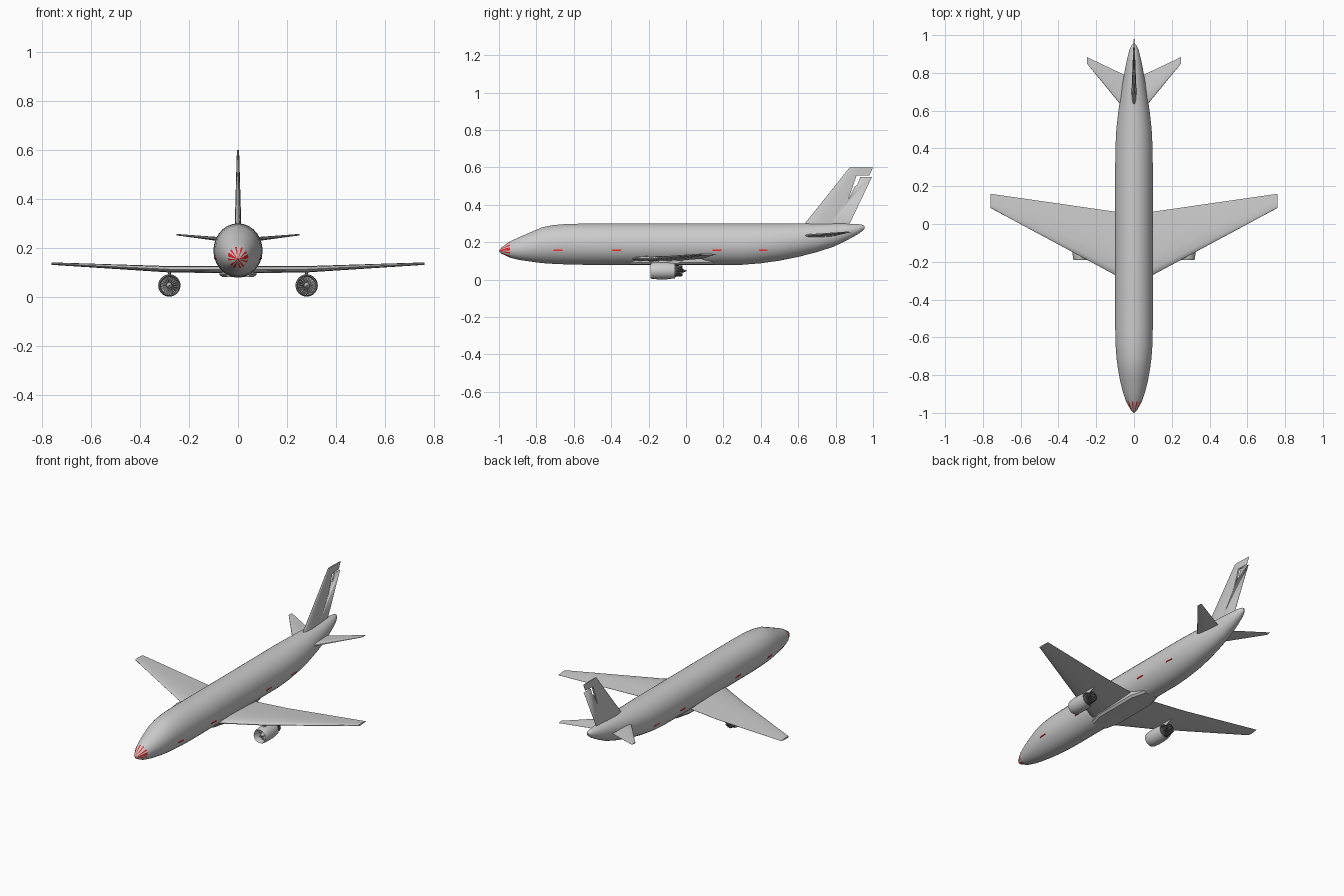
import bpy, bmesh, math
from mathutils import Vector
from mathutils.bvhtree import BVHTree

if "Cube" in bpy.data.objects:
    bpy.data.objects.remove(bpy.data.objects["Cube"])

RED = bpy.data.materials.new("red_marking")
RED.diffuse_color = (0.8, 0.02, 0.02, 1)
RED.use_nodes = True
RED.node_tree.nodes["Principled BSDF"].inputs["Base Color"].default_value = RED.diffuse_color
DARK = bpy.data.materials.new("dark_metal")
DARK.diffuse_color = (0.08, 0.08, 0.08, 1)
DARK.use_nodes = True
DARK.node_tree.nodes["Principled BSDF"].inputs["Base Color"].default_value = DARK.diffuse_color


def finish(bm, name, mirror=False, mats=(), angle=35):
    bmesh.ops.recalc_face_normals(bm, faces=bm.faces)
    me = bpy.data.meshes.new(name)
    bm.to_mesh(me)
    bm.free()
    ob = bpy.data.objects.new(name, me)
    bpy.context.collection.objects.link(ob)
    for m in mats:
        me.materials.append(m)
    if mirror:
        ob.modifiers.new("mirror", 'MIRROR')
    bpy.ops.object.select_all(action='DESELECT')
    ob.select_set(True)
    bpy.context.view_layer.objects.active = ob
    bpy.ops.object.shade_smooth_by_angle(angle=math.radians(angle))
    return ob


def loft(bm, rings, closed=False):
    """Skin a list of point rings, capping the ends unless closed on itself."""
    vs = [[bm.verts.new(p) for p in r] for r in rings]
    n = len(vs[0])
    pairs = list(zip(vs, vs[1:])) + ([(vs[-1], vs[0])] if closed else [])
    for a, b in pairs:
        for i in range(n):
            j = (i + 1) % n
            bm.faces.new((a[i], a[j], b[j], b[i]))
    if not closed:
        bm.faces.new(vs[0])
        bm.faces.new(vs[-1])


def oval(y, zb, zt, w, n=32):
    zc, h = (zb + zt) / 2, (zt - zb) / 2
    return [(w * math.sin(2 * math.pi * (i + .5) / n), y,
             zc + h * math.cos(2 * math.pi * (i + .5) / n)) for i in range(n)]


def foil(x, z, le, te, t, upright=False):
    """Aerofoil outline; t is the half thickness."""
    prof = [(0, 0), (.02, .42), (.1, .8), (.3, 1), (.6, .7), (1, .06)]
    pts = prof + [(c, -h) for c, h in reversed(prof[1:])]
    c = te - le
    return [(x + h * t, le + u * c, z) if upright else (x, le + u * c, z + h * t)
            for u, h in pts]


def circle(cx, y, cz, r, n=32, lobe=0):
    out = []
    for i in range(n):
        a = 2 * math.pi * i / n
        q = r - (lobe if i % 2 else 0)
        out.append((cx + q * math.cos(a), y, cz + q * math.sin(a)))
    return out


# Fuselage: y, bottom, top, half width
stations = [(-1, .153, .157, .002), (-.985, .138, .174, .017), (-.94, .117, .205, .042),
            (-.89, .105, .228, .059), (-.83, .096, .254, .074), (-.77, .088, .280, .085),
            (-.71, .084, .292, .093), (-.64, .081, .298, .098), (-.55, .079, .3, .1),
            (-.2, .079, .3, .1), (.3, .079, .3, .1), (.4, .087, .3, .099),
            (.5, .101, .3, .094), (.6, .121, .3, .083), (.7, .147, .3, .068),
            (.79, .176, .3, .053), (.86, .210, .299, .040), (.92, .243, .297, .025),
            (.945, .262, .293, .014), (.955, .274, .286, .005)]
bm = bmesh.new()
loft(bm, [oval(*s) for s in stations])
bm.faces.ensure_lookup_table()
for ring in range(2):                       # red rays on the nose
    for i in (1, 4, 6, 7, 9, 12, 14, 17, 19, 22, 24, 25, 27, 30):
        bm.faces[ring * 32 + i].material_index = 1
tree = BVHTree.FromBMesh(bm)
GREY = bpy.data.materials.new("grey_skin")
GREY.diffuse_color = (0.8, 0.8, 0.8, 1)
GREY.use_nodes = True
GREY.node_tree.nodes["Principled BSDF"].inputs["Base Color"].default_value = GREY.diffuse_color
finish(bm, "fuselage", mats=(GREY, RED))

# Red dashes along both sides
bm = bmesh.new()
for y in (-.685, -.372, .165, .413):
    rings = []
    for yy in (y - .024, y + .024):
        x = tree.ray_cast(Vector((1, yy, .158)), Vector((-1, 0, 0)))[0].x
        rings.append([(x + dx, yy, .158 + dz) for dx, dz in
                      ((-.004, -.004), (.002, -.004), (.001, .004), (-.004, .004))])
    loft(bm, rings)
finish(bm, "side_markings", True, (RED,))

# Belly fairing between the wings
bm = bmesh.new()
loft(bm, [[(sx * w, y, z) for sx, z in ((-1, .126), (-1, .092), (-.85, .081),
                                        (.85, .081), (1, .092), (1, .126))]
          for y, w in ((-.3, .05), (-.22, .076), (.06, .076), (.15, .05))])
finish(bm, "belly_fairing")

# Wings
bm = bmesh.new()
loft(bm, [foil(.03, .112, -.308, .055, .015), foil(.28, .113, -.173, .091, .013),
          foil(.76, .136, .085, .16, .005)])
finish(bm, "wings", True)

# Tailplanes
bm = bmesh.new()
loft(bm, [foil(.02, .230, .57, .775, .010), foil(.25, .254, .85, .884, .003)])
finish(bm, "tailplanes", True)

# Fin with the slot around the rudder top cut out
bm = bmesh.new()
loft(bm, [foil(0, z, le, te, t, True) for z, le, te, t in
          ((.27, .611, .861, .014), (.55, .835, .995, .006),
           (.558, .841, .981, .006), (.6, .875, 1, .004))])
fin = finish(bm, "fin")
bm = bmesh.new()
slot = [(.868, .43), (.912, .557), (1.03, .557), (1.03, .55), (.932, .55), (.915, .505), (.903, .5)]
loft(bm, [[(x, y, z) for y, z in slot] for x in (-.05, .05)])
cutter = finish(bm, "fin_slot_cutter")
cutter.hide_render = True
cutter.hide_set(True)
cut = fin.modifiers.new("slot", 'BOOLEAN')
cut.operation, cut.object, cut.solver = 'DIFFERENCE', cutter, 'EXACT'

# Engines
EX, EZ = .28, .047
bm = bmesh.new()
shell = [(-.185, .0365), (-.190, .040), (-.183, .043), (-.15, .0455), (-.10, .045),
         (-.06, .040), (-.06, .037), (-.10, .037), (-.16, .035)]
loft(bm, [circle(EX, y, EZ, r) for y, r in shell], closed=True)
finish(bm, "engine_nacelles", True)

bm = bmesh.new()                            # fan disc, spinner and blades
loft(bm, [circle(EX, y, EZ, r) for y, r in
          ((-.18, .001), (-.172, .006), (-.155, .012), (-.135, .012), (-.135, .036), (-.12, .036))])
for k in range(18):
    a = 2 * math.pi * k / 18
    rad, tan = Vector((math.cos(a), 0, math.sin(a))), Vector((-math.sin(a), 0, math.cos(a)))
    c = Vector((EX, -.147, EZ))
    bm.faces.new([bm.verts.new(c + rad * r + tan * s * w + Vector((0, s * .008, 0)))
                  for r, s, w in ((.01, -1, .001), (.035, -1, .004), (.035, 1, .004), (.01, 1, .001))])
finish(bm, "engine_fans", True)

bm = bmesh.new()                            # lobed exhaust and tail cone
loft(bm, [circle(EX, y, EZ, r, 32, l) for y, r, l in
          ((-.122, .034, 0), (-.06, .032, .002), (-.025, .029, .007),
           (-.018, .028, .009), (-.018, .010, 0), (-.008, .006, 0), (.003, .002, 0))])
finish(bm, "engine_exhausts", True, (DARK,))

bm = bmesh.new()                            # pylons joining engines to wings
loft(bm, [foil(EX, z, le, te, .006, True) for z, le, te in
          ((.085, -.16, -.045), (.108, -.14, .0))])
finish(bm, "engine_pylons", True)
